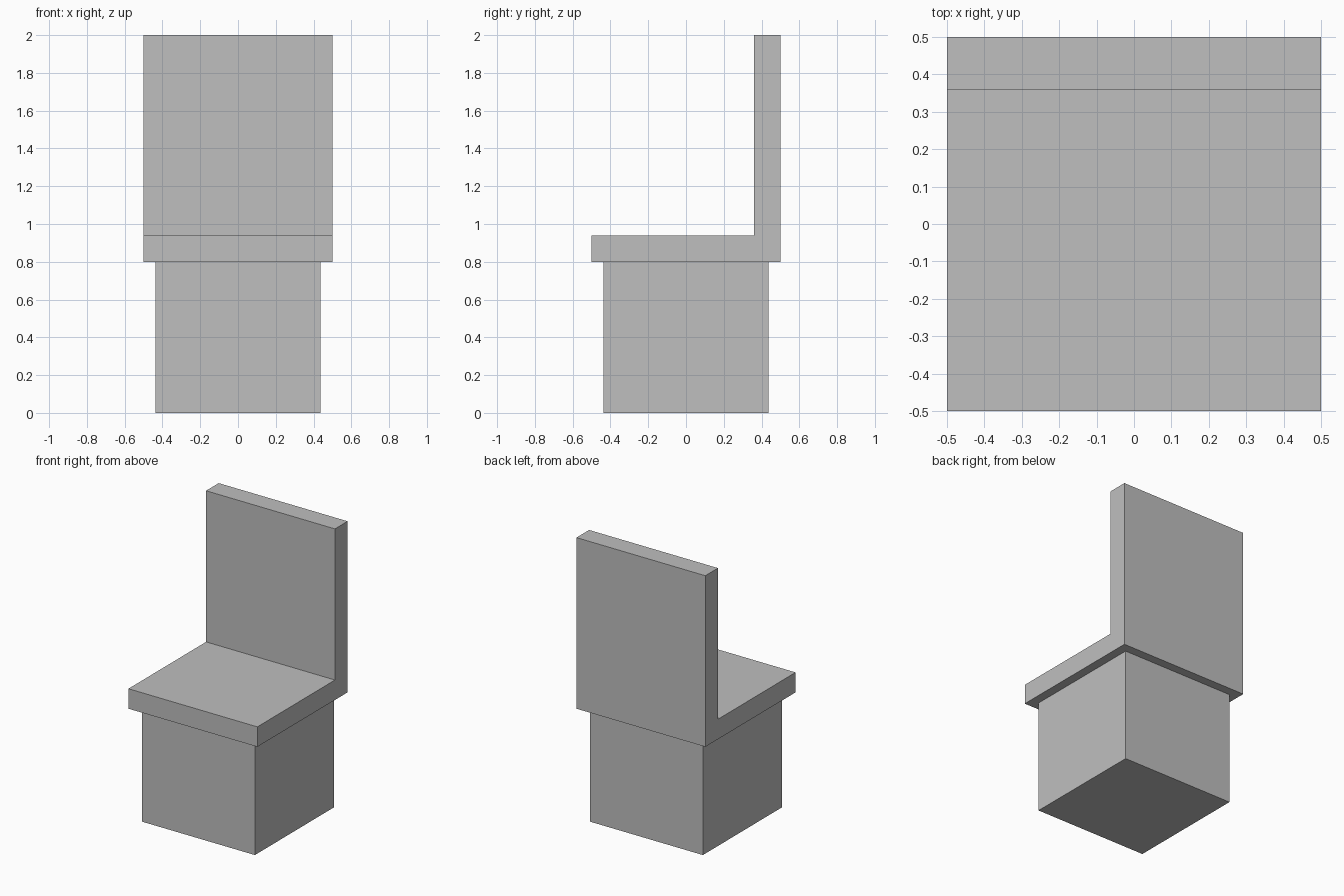
import bpy
import bmesh

if "Cube" in bpy.data.objects:
    bpy.data.objects.remove(bpy.data.objects["Cube"])

grey = bpy.data.materials.new("light_grey")
grey.diffuse_color = (0.52, 0.52, 0.52, 1)
grey.use_nodes = True
grey.node_tree.nodes["Principled BSDF"].inputs["Base Color"].default_value = grey.diffuse_color


def extrude_profile(name, profile, half_width):
    """Extrude a closed (y, z) side profile across x."""
    bm = bmesh.new()
    face = bm.faces.new([bm.verts.new((-half_width, y, z)) for y, z in profile])
    moved = bmesh.ops.extrude_face_region(bm, geom=[face])["geom"]
    verts = [v for v in moved if isinstance(v, bmesh.types.BMVert)]
    bmesh.ops.translate(bm, verts=verts, vec=(2 * half_width, 0, 0))
    bmesh.ops.recalc_face_normals(bm, faces=bm.faces[:])
    mesh = bpy.data.meshes.new(name)
    bm.to_mesh(mesh)
    bm.free()
    mesh.materials.append(grey)
    obj = bpy.data.objects.new(name, mesh)
    bpy.context.collection.objects.link(obj)
    return obj


SEAT_BOTTOM, SEAT_TOP, BACK_FRONT = 0.80, 0.94, 0.36
BASE = 0.437

# Solid block under the seat
extrude_profile("base", [(-BASE, 0), (BASE, 0),
                         (BASE, SEAT_BOTTOM), (-BASE, SEAT_BOTTOM)], BASE)

# Seat and backrest as one L-shaped slab
extrude_profile("seat_and_back", [(-0.5, SEAT_BOTTOM), (0.5, SEAT_BOTTOM),
                                  (0.5, 2), (BACK_FRONT, 2),
                                  (BACK_FRONT, SEAT_TOP), (-0.5, SEAT_TOP)], 0.5)
